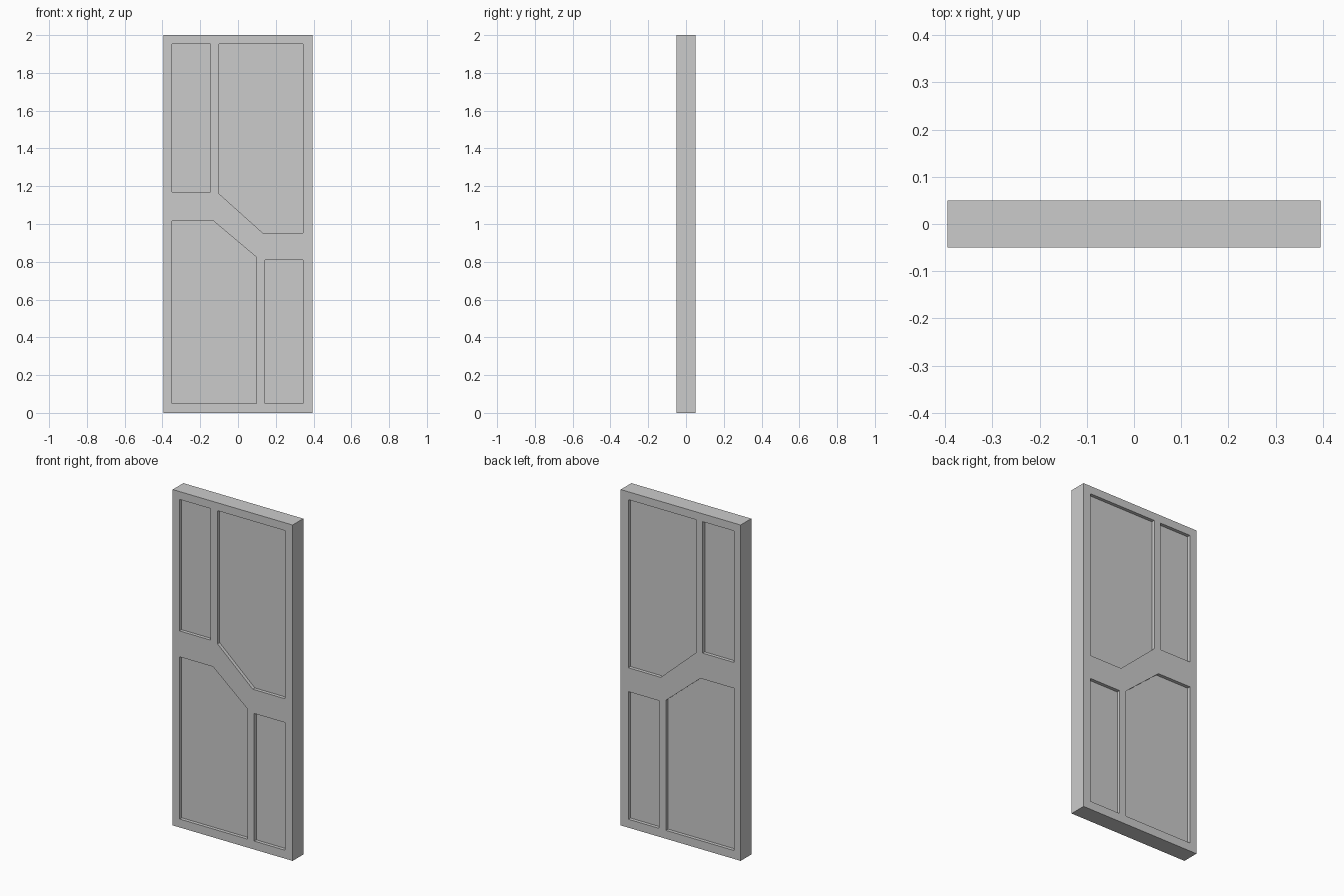
import bpy, bmesh

if "Cube" in bpy.data.objects:
    bpy.data.objects.remove(bpy.data.objects["Cube"])

WIDTH, THICK, HEIGHT, RECESS = 0.79, 0.10, 2.0, 0.02

# Panel outlines in the x-z plane
PANELS = [
    [(-0.35, 1.17), (-0.145, 1.17), (-0.145, 1.953), (-0.35, 1.953)],
    [(-0.10, 1.16), (0.132, 0.952), (0.345, 0.952), (0.345, 1.953), (-0.10, 1.953)],
    [(-0.35, 0.05), (0.097, 0.05), (0.097, 0.825), (-0.13, 1.016), (-0.35, 1.016)],
    [(0.142, 0.05), (0.345, 0.05), (0.345, 0.81), (0.142, 0.81)],
]


def add_prism(bm, outline, y0, y1):
    """Extrude an x-z outline from y0 to y1."""
    face = bm.faces.new([bm.verts.new((x, y0, z)) for x, z in outline])
    ext = bmesh.ops.extrude_face_region(bm, geom=[face])
    verts = [v for v in ext["geom"] if isinstance(v, bmesh.types.BMVert)]
    bmesh.ops.translate(bm, verts=verts, vec=(0, y1 - y0, 0))


def make_object(name, bm):
    bmesh.ops.recalc_face_normals(bm, faces=bm.faces)
    mesh = bpy.data.meshes.new(name)
    bm.to_mesh(mesh)
    bm.free()
    obj = bpy.data.objects.new(name, mesh)
    bpy.context.collection.objects.link(obj)
    return obj


# Door slab
bm = bmesh.new()
w, t = WIDTH / 2, THICK / 2
add_prism(bm, [(-w, 0), (w, 0), (w, HEIGHT), (-w, HEIGHT)], -t, t)
door = make_object("door", bm)

# Panel cutters, front and back
bm = bmesh.new()
for outline in PANELS:
    for side in (-1, 1):
        add_prism(bm, outline, side * (t - RECESS), side * (t + 0.05))
cutter = make_object("panel_cutter", bm)
cutter.hide_render = True

# Carve the recessed panels
mod = door.modifiers.new("panels", 'BOOLEAN')
mod.operation = 'DIFFERENCE'
mod.solver = 'EXACT'
mod.object = cutter
bpy.context.view_layer.objects.active = door
bpy.ops.object.modifier_apply(modifier=mod.name)
bpy.data.objects.remove(cutter, do_unlink=True)
